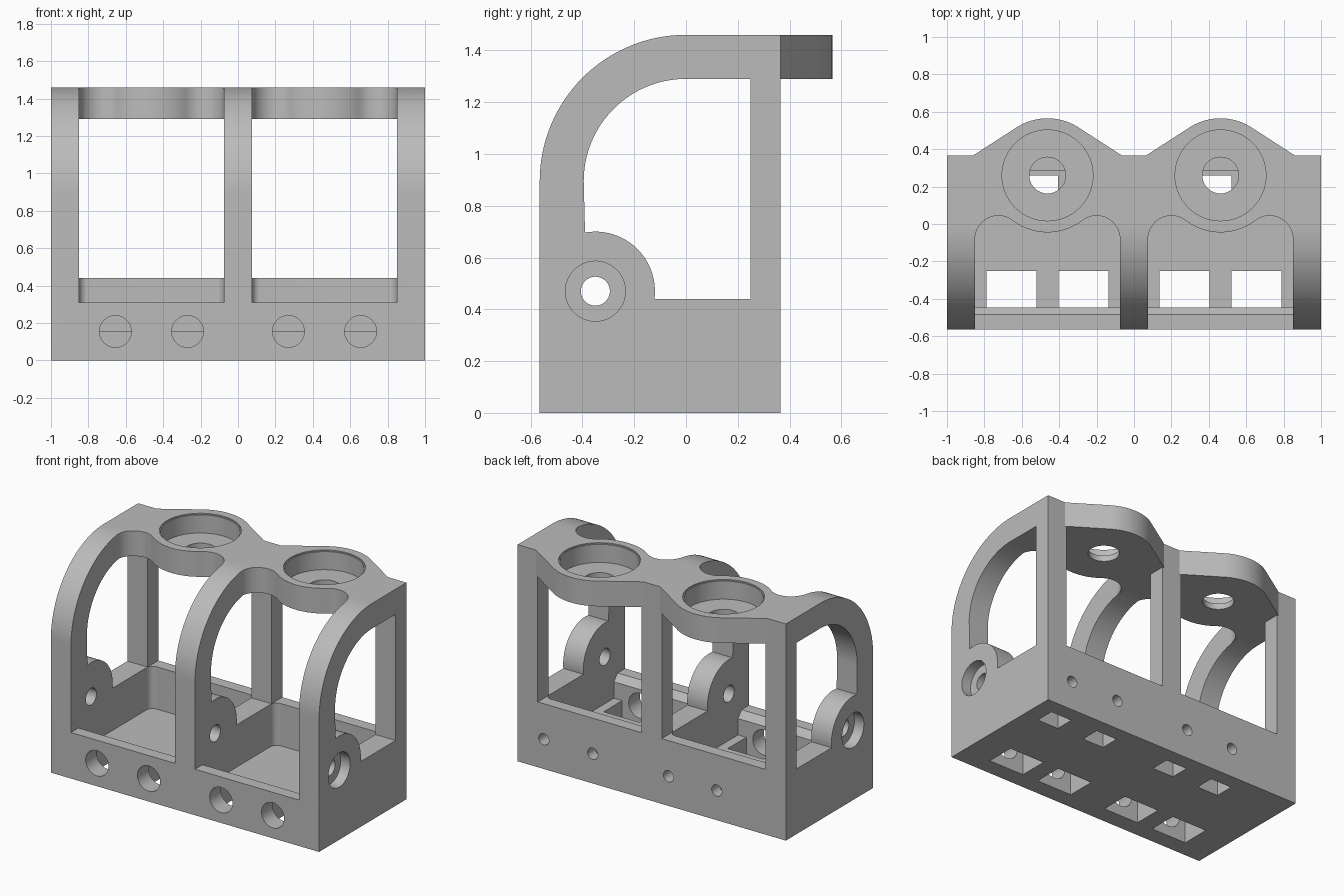
import bpy, bmesh
from math import radians, sin, cos, atan2, degrees, sqrt

if "Cube" in bpy.data.objects:
    bpy.data.objects.remove(bpy.data.objects["Cube"], do_unlink=True)

grey = bpy.data.materials.new("plain_grey")
grey.use_nodes = True
tone = (0.5, 0.5, 0.5, 1)
grey.diffuse_color = tone
grey.node_tree.nodes["Principled BSDF"].inputs["Base Color"].default_value = tone


def arc(cx, cy, r, start, end, n=24):
    angles = [radians(start + (end - start) * i / n) for i in range(n + 1)]
    return [(cx + r * cos(a), cy + r * sin(a)) for a in angles]


def circle(cx, cy, r, n=64):
    return arc(cx, cy, r, 0, 360, n)[:-1]


def rect(a0, b0, a1, b1):
    return [(a0, b0), (a1, b0), (a1, b1), (a0, b1)]


def prism(name, pts, axis, lo, hi):
    """Extrude a closed 2D profile along an axis."""
    place = {"X": lambda p, t: (t, p[0], p[1]),
             "Y": lambda p, t: (p[0], t, p[1]),
             "Z": lambda p, t: (p[0], p[1], t)}[axis]
    bm = bmesh.new()
    rings = [[bm.verts.new(place(p, t)) for p in pts] for t in (lo, hi)]
    bm.faces.new(rings[0])
    bm.faces.new(rings[1])
    for i in range(len(pts)):
        j = (i + 1) % len(pts)
        bm.faces.new((rings[0][i], rings[0][j], rings[1][j], rings[1][i]))
    bmesh.ops.recalc_face_normals(bm, faces=bm.faces)
    mesh = bpy.data.meshes.new(name)
    bm.to_mesh(mesh)
    bm.free()
    mesh.materials.append(grey)
    obj = bpy.data.objects.new(name, mesh)
    bpy.context.collection.objects.link(obj)
    return obj


def combine(pts, axis, lo, hi, operation="DIFFERENCE"):
    """Cut a prism out of the frame, or add it."""
    tool = prism("tool", pts, axis, lo, hi)
    mod = frame.modifiers.new("shape", "BOOLEAN")
    mod.operation, mod.solver, mod.object = operation, "EXACT", tool
    bpy.context.view_layer.objects.active = frame
    bpy.ops.object.modifier_apply(modifier=mod.name)
    bpy.data.objects.remove(tool, do_unlink=True)


TOP, SHELF, SILL, FLOOR, UNDER = 1.46, 0.44, 0.31, 0.155, 1.29
BACK, FRONT, BEND_Z = 0.365, -0.565, 0.895
HALF, LENS_Y, LENS_R = 0.3875, 0.26, 0.305
CELLS = (-0.4625, 0.4625)

# Body with the rounded front shoulder
frame = prism("double_holder_frame",
              [(FRONT, 0), (BACK, 0), (BACK, TOP)] + arc(0, BEND_Z, 0.565, 90, 180, 32),
              "X", -1, 1)

# Side openings, leaving the pivot lugs
combine(arc(-0.35, 0.47, 0.23, 100, -7.5) + [(0.25, SHELF), (0.25, UNDER)]
        + arc(0, BEND_Z, 0.395, 90, 180, 32), "X", -1.1, 1.1)

for c in CELLS:
    x0, x1 = c - HALF, c + HALF

    # Open bay between the ribs
    combine(rect(x0, -0.7, x1, 0.5), "Z", SHELF, UNDER)

    # Curved front edge of the top plate
    r = 0.125
    dx = HALF - r
    dy = sqrt((LENS_R + r) ** 2 - dx ** 2)
    t = degrees(atan2(dy, dx))
    edge = ([(x0, -0.7)] + arc(x0 + r, LENS_Y - dy, r, 180, t, 16)
            + arc(c, LENS_Y, LENS_R, 180 + t, 360 - t)
            + arc(x1 - r, LENS_Y - dy, r, 180 - t, 0, 16) + [(x1, -0.7)])
    combine(edge, "Z", 1.2, 1.6)

    # Tray with rounded rear corners, low sill in front
    q = 0.045
    rear = arc(x1 - q, 0.285 - q, q, 0, 90, 8) + arc(x0 + q, 0.285 - q, q, 90, 180, 8)
    combine([(x0, -0.7), (x1, -0.7)] + rear, "Z", SILL, 0.6)
    combine([(x0, -0.447), (x1, -0.447)] + rear, "Z", FLOOR, 0.5)
    combine([(-0.485, SILL), (-0.447, 0.265), (-0.4, 0.265), (-0.4, 0.36), (-0.485, 0.36)],
            "X", x0, x1)

    # Rear bulge of the top plate
    combine([(c - 0.4, 0.3), (c + 0.4, 0.3), (c + 0.4, BACK)]
            + arc(c, LENS_Y, LENS_R, 58, 122)
            + [(c - 0.4, BACK)], "Z", UNDER, TOP, "UNION")

    # Round seat and its centre hole
    combine(circle(c, LENS_Y, 0.25), "Z", TOP - 0.008, 1.6)
    combine(circle(c, LENS_Y, 0.243), "Z", 1.33, 1.6)
    combine(circle(c, LENS_Y, 0.097, 40), "Z", 1.2, 1.6)

    # Floor windows with front holes
    for x in (c - 0.193, c + 0.193):
        combine(rect(x - 0.133, -0.447, x + 0.133, -0.25), "Z", -0.1, 0.2)
        combine(circle(x, FLOOR, 0.085, 40), "Y", -0.7, -0.42)

# Rear slots with screw holes
for x in (-0.485, -0.125, 0.44, 0.805):
    combine(rect(x - 0.08, 0.13, x + 0.08, 0.26), "Z", -0.1, 0.2)
    combine(circle(x, 0.2, 0.038, 32), "Y", 0.2, 0.5)

# Pivot bore with a counterbore on each outer side
combine(circle(-0.35, 0.47, 0.056, 40), "X", -1.1, 1.1)
for lo, hi in ((-1.1, -0.93), (0.93, 1.1)):
    combine(circle(-0.35, 0.47, 0.116, 48), "X", lo, hi)

# Smooth curves, crisp edges
bpy.ops.object.select_all(action="DESELECT")
frame.select_set(True)
bpy.context.view_layer.objects.active = frame
bpy.ops.object.shade_smooth_by_angle(angle=radians(25))
